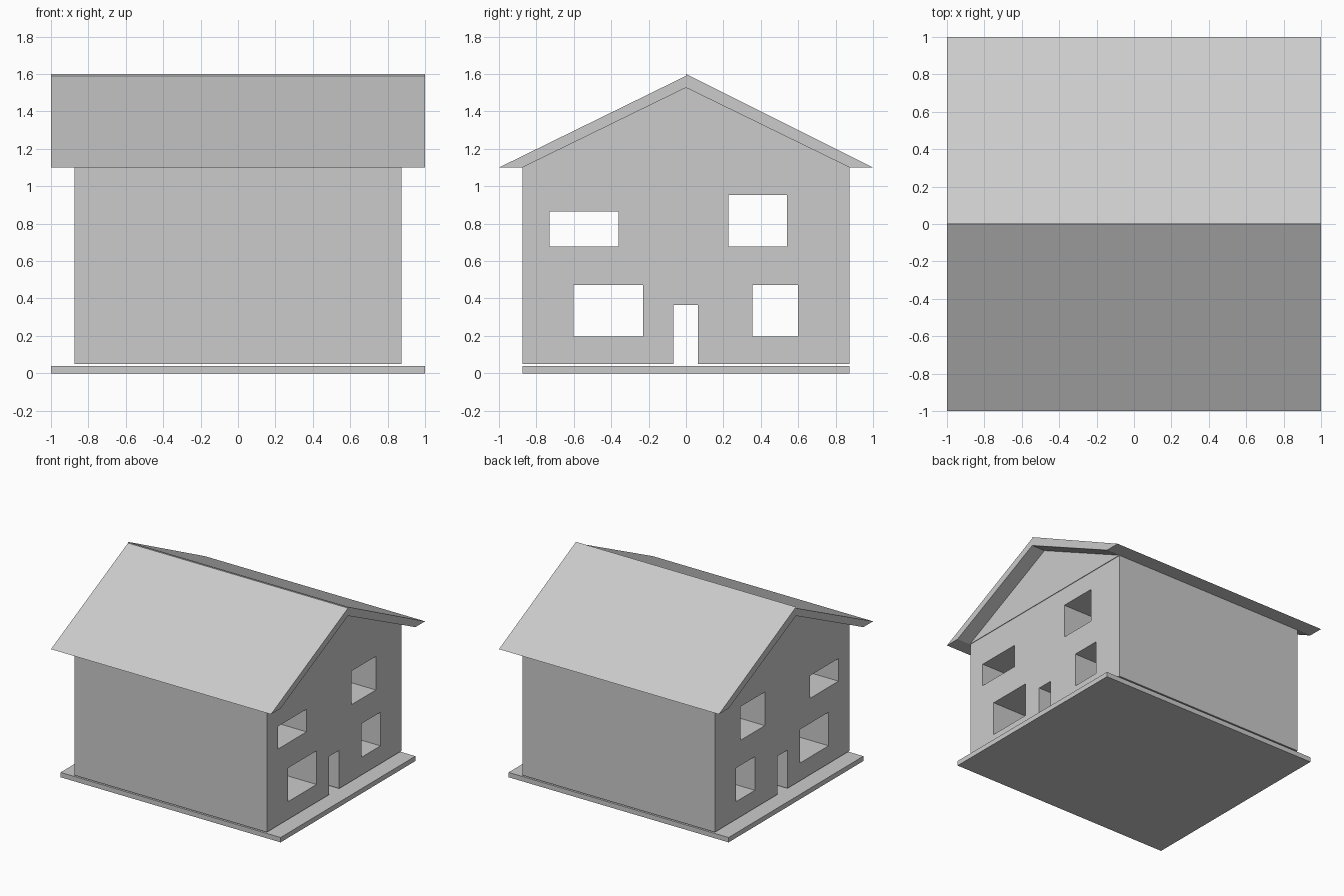
import bpy, bmesh
from mathutils import Matrix

if "Cube" in bpy.data.objects:
    bpy.data.objects.remove(bpy.data.objects["Cube"])

# Maps profile (x, y, depth) to world (y, z, x)
TURN = Matrix(((0, 0, 1, 0), (1, 0, 0, 0), (0, 1, 0, 0), (0, 0, 0, 1)))


def rect(y0, y1, z0, z1):
    return [(y0, z0), (y1, z0), (y1, z1), (y0, z1)]


def extrude_profile(name, half_width, outline, holes=()):
    """Filled y-z profile with holes, extruded both ways along x."""
    curve = bpy.data.curves.new(name + "_profile", 'CURVE')
    curve.dimensions = '2D'
    curve.fill_mode = 'BOTH'
    curve.extrude = half_width
    for pts in [outline, *holes]:
        spline = curve.splines.new('POLY')
        spline.points.add(len(pts) - 1)
        for p, (y, z) in zip(spline.points, pts):
            p.co = (y, z, 0, 1)
        spline.use_cyclic_u = True
    temp = bpy.data.objects.new(name + "_temp", curve)
    bpy.context.collection.objects.link(temp)
    bpy.context.view_layer.update()
    mesh = bpy.data.meshes.new_from_object(temp)
    bpy.data.objects.remove(temp)

    # Weld caps to sides, stand upright, keep flat faces
    bm = bmesh.new()
    bm.from_mesh(mesh)
    bmesh.ops.remove_doubles(bm, verts=bm.verts, dist=0.0005)
    bm.transform(TURN)
    bmesh.ops.recalc_face_normals(bm, faces=bm.faces)
    for f in bm.faces:
        f.smooth = False
    bm.to_mesh(mesh)
    bm.free()
    mesh.name = name
    obj = bpy.data.objects.new(name, mesh)
    bpy.context.collection.objects.link(obj)
    return obj


W = 0.875      # half width of the house
EAVE = 1.1     # height of the wall top

# Ground slab, just clear of the house body
extrude_profile("base_slab", 1.0, rect(-W, W, 0, 0.04))

# House body: door notch in the outline, windows run right through
windows = [
    rect(-0.73, -0.36, 0.678, 0.864),
    rect(0.226, 0.54, 0.678, 0.954),
    rect(-0.602, -0.23, 0.196, 0.472),
    rect(0.355, 0.60, 0.196, 0.472),
]
body = [(-W, 0.05), (-0.068, 0.05), (-0.068, 0.364), (0.064, 0.364),
        (0.064, 0.05), (W, 0.05), (W, EAVE), (-W, EAVE)]
extrude_profile("house_body", W, body, windows)

# Gable block under the roof
extrude_profile("gable", W + 0.005, [(-W, EAVE), (W, EAVE), (0, 1.527)])

# Pitched roof with a small lap at the ridge
extrude_profile("roof", 1.0, [(-1, EAVE), (-W, EAVE), (0, 1.527), (W, EAVE),
                              (1, EAVE), (0, 1.6), (0, 1.59)])
